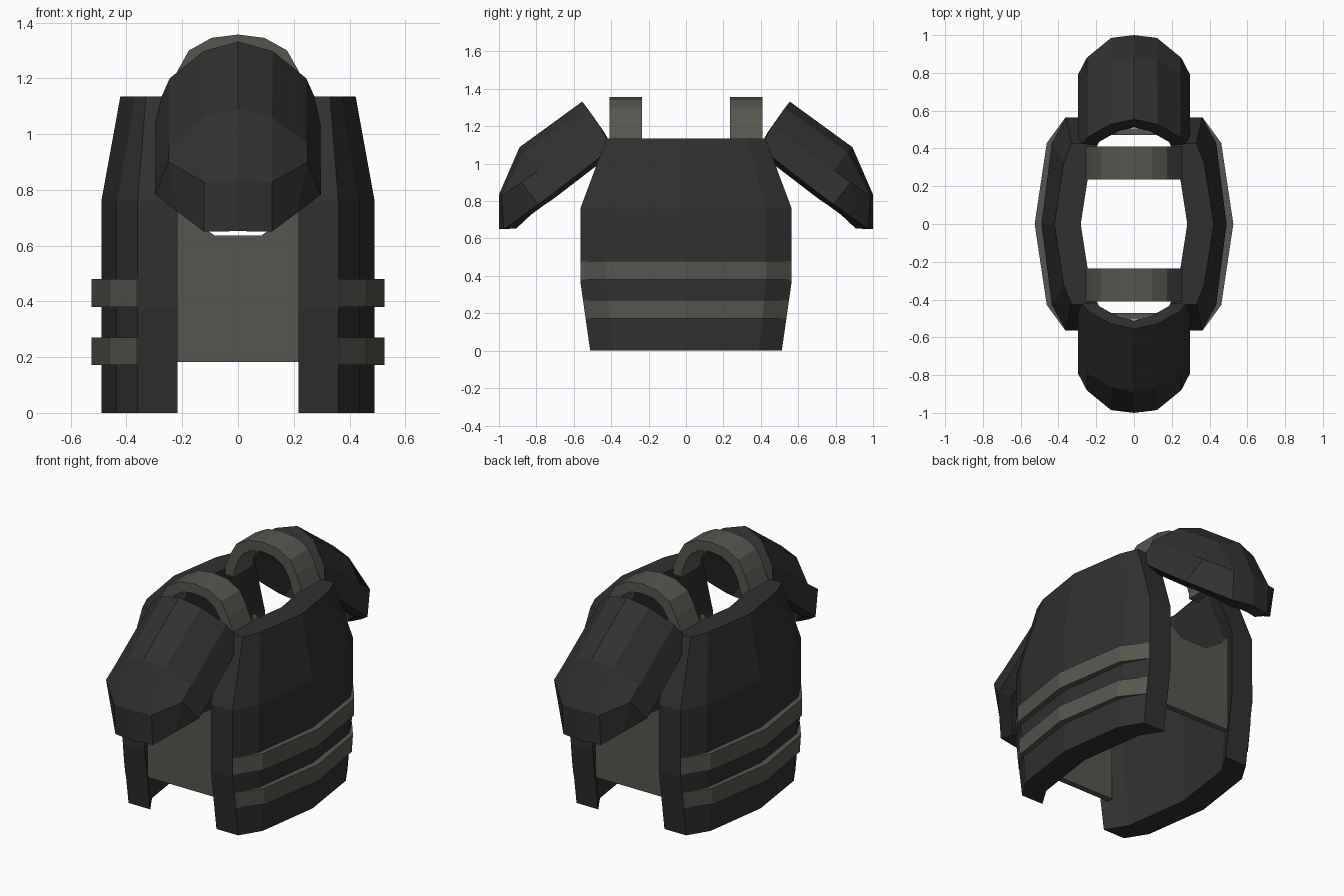
import bpy, bmesh

if "Cube" in bpy.data.objects:
    bpy.data.objects.remove(bpy.data.objects["Cube"])

def material(name, col):
    m = bpy.data.materials.new(name)
    m.diffuse_color = (*col, 1)
    m.use_nodes = True
    m.node_tree.nodes["Principled BSDF"].inputs["Base Color"].default_value = m.diffuse_color
    return m

DARK = material("charcoal plate", (0.030, 0.030, 0.030))
LIGHT = material("olive grey webbing", (0.094, 0.094, 0.078))

def make(name, verts, faces, mat):
    bm = bmesh.new()
    vs = [bm.verts.new(v) for v in verts]
    for f in faces:
        bm.faces.new([vs[i] for i in f])
    bmesh.ops.remove_doubles(bm, verts=bm.verts, dist=0.0005)
    bmesh.ops.recalc_face_normals(bm, faces=bm.faces)
    me = bpy.data.meshes.new(name)
    bm.to_mesh(me)
    bm.free()
    me.materials.append(mat)
    ob = bpy.data.objects.new(name, me)
    bpy.context.collection.objects.link(ob)
    return ob

def loft(name, rings, mat):
    """Closed solid through a list of equal sized loops."""
    n = len(rings[0])
    verts = [v for r in rings for v in r]
    faces = [(a*n + i, a*n + (i+1) % n, (a+1)*n + (i+1) % n, (a+1)*n + i)
             for a in range(len(rings)-1) for i in range(n)]
    # end caps as quad strips, so bent sections stay clean
    for base in (0, (len(rings)-1)*n):
        faces += [(base+i, base+i+1, base+n-2-i, base+n-1-i) for i in range(n//2 - 1)]
    return make(name, verts, faces, mat)

def section(s, z, half, centre, mid, end, thick):
    """Bowed plate outline at one height: outer points then inner points."""
    pts = [(end, -half), (mid, -half*.76), (centre, 0), (mid, half*.76), (end, half)]
    return ([(s*x, y, z) for x, y in pts] +
            [(s*(x-thick), y, z) for x, y in reversed(pts)])

def half_width(z):
    return .565 if z > .37 else .512 + .053*z/.37

for s, side in ((1, "right"), (-1, "left")):
    # large torso plates
    loft(side + "_torso_plate", [
        section(s, 0, .512, .49, .435, .36, .143),
        section(s, .37, .565, .49, .435, .36, .143),
        section(s, .76, .565, .49, .435, .36, .143),
        section(s, 1.135, .425, .422, .372, .33, .14)], DARK)
    # two bands around each plate
    for name, z0, z1 in (("lower", .172, .27), ("upper", .38, .48)):
        loft(f"{side}_{name}_band", [
            section(s, z, half_width(z) - .001, .526, .462, .363, .06) for z in (z0, z1)], LIGHT)

arch = [(.262, 1.10), (.255, 1.135), (.218, 1.225), (.176, 1.30), (.095, 1.345), (0, 1.357)]
inner = [(.19, 1.10), (.19, 1.135), (.165, 1.20), (.13, 1.255), (.075, 1.29), (0, 1.30)]

def both(p):
    return p + [(-x, z) for x, z in reversed(p[:-1])]

# shoulder pad: columns from the ridge outward, rows from the opening to the tip
pad = [
    [(0, .555, 1.332), (0, .89, 1.088), (0, 1.0, .835), (0, 1.0, .652)],
    [(.125, .528, 1.297), (.122, .862, 1.062), (.122, .985, .828), (.122, .975, .65)],
    [(.245, .460, 1.20), (.247, .79, .964), (.25, .88, .90), (.21, .883, .716)],
    [(.296, .395, 1.085), (.297, .72, .834), (.297, .79, .783), (.297, .79, .783)]]
cols = [[(-x, y, z) for x, y, z in c] for c in reversed(pad[1:])] + pad

for s, side in ((-1, "front"), (1, "back")):
    # arched strap over the shoulder
    loft(side + "_shoulder_strap", [
        [(x, s*y, z) for x, z in both(arch)] + [(x, s*y, z) for x, z in reversed(both(inner))]
        for y in (.235, .41)], LIGHT)
    # flexible side panel with scooped armhole
    top = [(-.24, .77), (-.20, .715), (-.085, .637), (.085, .637), (.20, .715), (.24, .77)]
    loft(side + "_side_panel", [
        [(x, s*y, z) for x, z in top] + [(x, s*y, .182) for x, z in reversed(top)]
        for y in (.47, .505)], LIGHT)
    # hollow shoulder pad
    verts = [(x, s*y, z) for c in cols for x, y, z in c]
    faces = [(c*4+r, c*4+r+1, c*4+r+5, c*4+r+4) for c in range(6) for r in range(3)]
    ob = make(side + "_shoulder_pad", verts, faces, DARK)
    # make the open shell's normals face away from the body, then thicken inward
    me = ob.data
    if sum(p.normal.y * s * p.area for p in me.polygons) < 0:
        me.flip_normals()
    mod = ob.modifiers.new("thickness", 'SOLIDIFY')
    mod.thickness = .075
    mod.offset = -1
